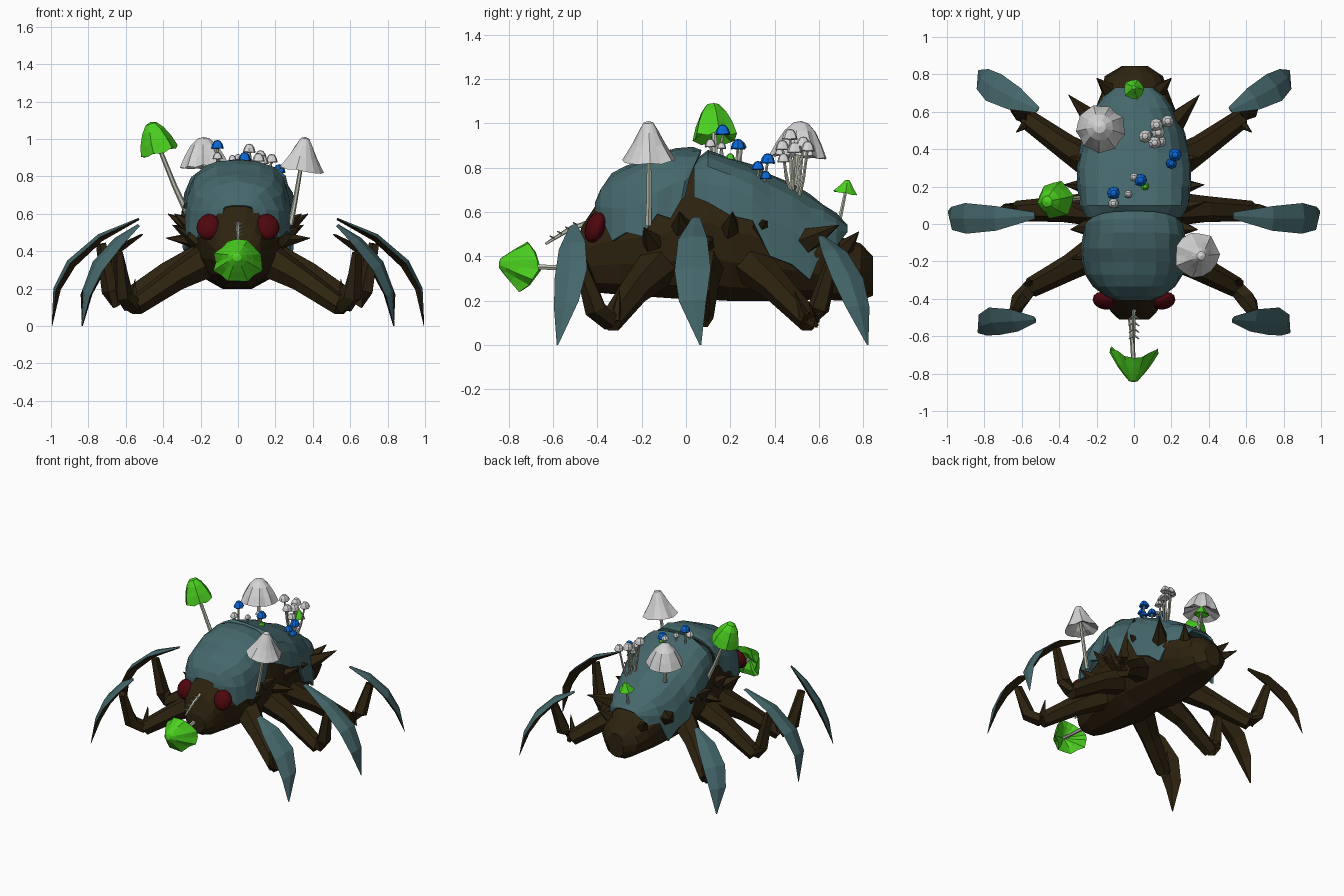
import bpy, bmesh, math, random
from mathutils import Vector

if "Cube" in bpy.data.objects:
    bpy.data.objects.remove(bpy.data.objects["Cube"])
random.seed(4)


def mat(name, r, g, b):
    m = bpy.data.materials.new(name)
    m.diffuse_color = (r, g, b, 1)
    m.use_nodes = True
    m.node_tree.nodes["Principled BSDF"].inputs["Base Color"].default_value = m.diffuse_color
    return m


TEAL = mat("teal_shell", .060, .138, .150)
BROWN = mat("dark_brown", .027, .0165, .005)
GREEN = mat("bright_green", .07, .63, .014)
WHITE = mat("pale_cap", .66, .66, .66)
STEM = mat("pale_stem", .50, .53, .43)
BLUE = mat("blue_cap", .003, .135, .66)
RED = mat("dark_red", .075, .002, .004)


def finish(name, bm, mats):
    bmesh.ops.remove_doubles(bm, verts=bm.verts, dist=1e-5)
    bmesh.ops.recalc_face_normals(bm, faces=bm.faces)
    me = bpy.data.meshes.new(name)
    bm.to_mesh(me)
    bm.free()
    for m in mats:
        me.materials.append(m)
    ob = bpy.data.objects.new(name, me)
    bpy.context.collection.objects.link(ob)
    return ob


def loft(name, rings, mats, closed=True, caps=True, rule=None):
    """Skin a list of equal-length point rings."""
    bm = bmesh.new()
    vs = [[bm.verts.new(p) for p in r] for r in rings]
    n = len(rings[0])
    for a, b in zip(vs, vs[1:]):
        for i in range(n if closed else n - 1):
            j = (i + 1) % n
            f = bm.faces.new((a[i], a[j], b[j], b[i]))
            if rule:
                f.material_index = rule(i)
    if caps:
        bm.faces.new(vs[0])
        bm.faces.new(vs[-1][::-1])
    return finish(name, bm, mats)


def tube(name, pts, radii, m, sides=6):
    pts = [Vector(p) for p in pts]
    rings = []
    for i, p in enumerate(pts):
        d = (pts[min(i + 1, len(pts) - 1)] - pts[max(i - 1, 0)]).normalized()
        u = d.cross(Vector((0, 0, 1)) if abs(d.z) < .9 else Vector((0, 1, 0))).normalized()
        w = d.cross(u)
        rings.append([p + radii[i] * (math.cos(a) * u + math.sin(a) * w)
                      for a in (2 * math.pi * k / sides for k in range(sides))])
    return loft(name, rings, [m])


def side(p, s):
    return (p[0] * s, p[1], p[2])


def spow(v, e):
    return math.copysign(abs(v) ** e, v)


# Body: y, half width, bottom, top
body = [(-.51, .085, .28, .42), (-.47, .125, .25, .54), (-.40, .165, .23, .645), (-.3, .20, .22, .68),
        (-.1, .245, .205, .74), (.03, .262, .195, .845), (.1, .268, .195, .84), (.2, .275, .19, .78),
        (.4, .26, .19, .70), (.6, .22, .2, .58), (.7, .18, .195, .49), (.79, .15, .195, .46),
        (.845, .065, .22, .40)]
rings = []
for y, w, b, t in body:
    mid = b + (t - b) * .55
    r = []
    for k in range(14):
        a = 2 * math.pi * k / 14
        c, s = math.cos(a), math.sin(a)
        z = mid + (s * (t - mid) if s > 0 else s * (mid - b))
        r.append((w * spow(c, .85) + random.uniform(-.008, .008), y, z))
    rings.append(r)
loft("body", rings, [BROWN])

# Shell plates: y, half width, lower edge, top
front = [(-.41, .08, .62, .645), (-.385, .155, .55, .71), (-.335, .22, .50, .77), (-.27, .262, .48, .81),
         (-.20, .28, .51, .835), (-.13, .285, .565, .865), (-.06, .275, .60, .888), (.0, .265, .64, .888),
         (.025, .255, .68, .88)]
rear = [(.035, .255, .69, .83), (.1, .29, .62, .885), (.2, .305, .60, .85), (.3, .305, .54, .81),
        (.38, .295, .43, .775), (.48, .275, .35, .725), (.56, .245, .31, .68), (.62, .21, .42, .635),
        (.68, .165, .46, .59), (.73, .10, .50, .54)]
for name, prof, bow in (("front_shell", front, .075), ("rear_shell", rear, 0)):
    rings = []
    for i, (y, w, b, t) in enumerate(prof):
        r = []
        late = max(0, i - 5) / 3          # rear edge bows backwards at the middle
        for k in range(11):
            a = math.pi * k / 10
            z = b + (t - b) * spow(math.sin(a), .74)
            x = w * spow(math.cos(a), .74)
            if k in (0, 10):
                z += (.02 if i % 2 else -.02) + random.uniform(-.01, .01)
            elif 0 < i < len(prof) - 1:
                x += random.uniform(-.007, .007)
                z += random.uniform(-.008, .006)
            r.append((x, y + bow * late * (math.sin(a) - .4), z))
        rings.append(r)
    ob = loft(name, rings, [TEAL], closed=False, caps=False)
    so = ob.modifiers.new("thickness", "SOLIDIFY")
    so.thickness = .018
    so.offset = -1

# Legs: brown limb path, blade path, blade width direction
legs = {
    "front": ([(.15, -.12, .36), (.34, -.23, .25), (.55, -.34, .105), (.61, -.41, .16), (.64, -.48, .39)],
              [(.53, -.51, .54), (.64, -.515, .45), (.75, -.52, .32), (.81, -.54, .18), (.835, -.58, 0)],
              (.36, 1, .33)),
    "middle": ([(.15, .08, .38), (.38, .08, .28), (.63, .07, .12), (.68, .06, .19), (.73, .04, .44)],
               [(.53, .045, .575), (.74, .03, .48), (.90, .03, .34), (.975, .03, .2), (.995, .065, 0)],
               (.03, 1, .06)),
    "rear": ([(.15, .28, .38), (.36, .41, .26), (.57, .56, .105), (.61, .60, .17), (.65, .66, .38)],
             [(.515, .61, .49), (.64, .67, .42), (.75, .73, .30), (.81, .775, .17), (.832, .82, 0)],
             (-.5, .85, 0)),
}
blade_w = [.018, .066, .082, .062, .004]
for n, (limb, blade, wd) in legs.items():
    for s, tag in ((1, "right"), (-1, "left")):
        tube(f"{n}_thigh_{tag}", [side(p, s) for p in limb[:3]], [.10, .07, .054], BROWN)
        tube(f"{n}_shin_{tag}", [side(p, s) for p in limb[2:]], [.045, .05, .03], BROWN, 5)
        # Curved blade: teal outside, brown inside
        pts = [Vector(side(p, s)) for p in blade]
        u = Vector(side(wd, s)).normalized()
        rings = []
        for i, p in enumerate(pts):
            d = pts[min(i + 1, 4)] - pts[max(i - 1, 0)]
            nn = d.cross(u).normalized()
            if nn.x * s < 0:
                nn = -nn
            w = blade_w[i]
            rings.append([p - u * w, p + nn * w * .2, p + u * w, p - nn * w * .45])
        loft(f"{n}_blade_{tag}", rings, [TEAL, BROWN], rule=lambda i: 0 if i < 2 else 1)

# Side thorns: base, tip, base radius
thorns = [((.22, .55, .47), (.35, .69, .54), .06), ((.25, .34, .53), (.34, .36, .56), .045),
          ((.25, .20, .52), (.375, .21, .60), .05), ((.24, .09, .46), (.385, .12, .47), .045),
          ((.24, -.02, .53), (.34, -.03, .60), .05), ((.22, -.15, .46), (.33, -.19, .53), .05),
          ((.14, .72, .44), (.20, .78, .51), .04),
          ((.57, .54, .11), (.63, .49, .24), .03), ((.56, -.32, .11), (.55, -.30, .25), .03)]
for i, (a, b, r) in enumerate(thorns):
    for s, tag in ((1, "right"), (-1, "left")):
        tube(f"thorn_{i}_{tag}", [side(a, s), side(b, s)], [r, .002], BROWN, 5)

# Eyes
for s, tag in ((1, "right"), (-1, "left")):
    bpy.ops.mesh.primitive_uv_sphere_add(segments=14, ring_count=9, location=(s * .158, -.41, .53),
                                         rotation=(-.35, 0, s * .25))
    eye = bpy.context.object
    eye.name = f"eye_{tag}"
    eye.scale = (.065, .042, .072)
    eye.data.materials.append(RED)
    bpy.ops.object.shade_smooth_by_angle()

# Cap profiles from the tip to the rim and back under: radius, height
BELL = [(.02, 1), (.3, .95), (.6, .72), (.84, .36), (1, 0), (.6, .16), (.05, .42)]
DOME = [(.02, 1), (.26, .95), (.55, .72), (.8, .36), (1, 0), (.6, .14), (.05, .40)]
FLARE = [(.02, 1), (.19, .96), (.38, .74), (.62, .42), (.84, .17), (1, 0), (.6, .12), (.05, .40)]
BALL = [(.02, 1), (.45, .9), (.8, .55), (1, .1), (.9, 0), (.05, .15)]


def mushroom(name, foot, rim, apex, radius, m, sides, thick, prof, saddle=0., bend=.1):
    """Bent stem from foot to rim centre, and a ruffled cap from rim to apex."""
    foot, rim, apex = Vector(foot), Vector(rim), Vector(apex)
    axis = apex - rim
    h = axis.length
    mid = foot.lerp(rim, .5) - axis.normalized() * h * bend
    tube(name + "_stem", [foot, mid, rim + axis * .4], [thick * 1.2, thick, thick * .8], STEM, 6)
    rot = axis.to_track_quat('Z', 'Y').to_matrix()
    wob = [random.uniform(-.05, .05) + (.04 if k % 2 else -.04) for k in range(sides)]
    rings = []
    for r, z in prof:
        ring = []
        for k in range(sides):
            a = 2 * math.pi * k / sides
            q = radius * r * (1 + wob[k] * r)
            lift = h * (wob[k] * r * .6 if z < .5 else 0) - saddle * r * r * math.cos(2 * a)
            ring.append(rim + rot @ Vector((q * math.cos(a) * (1 + saddle * 4), q * math.sin(a), h * z + lift)))
        rings.append(ring)
    loft(name + "_cap", rings, [m])


# Large mushrooms
mushroom("tall_green", (-.27, .14, .60), (-.418, .13, .93), (-.468, .12, 1.09), .098, GREEN, 12, .014, BELL)
mushroom("face_green", (-.025, -.44, .355), (0, -.70, .345), (-.005, -.845, .37), .115, GREEN, 16, .014,
         FLARE[:2] + [(.4, .76), (.66, .46), (.86, .19)] + FLARE[5:], .036)
mushroom("tail_green", (0, .69, .55), (0, .72, .685), (0, .73, .745), .055, GREEN, 10, .009, FLARE)
mushroom("side_white", (.28, -.17, .54), (.335, -.165, .83), (.36, -.17, 1.01), .118, WHITE, 14, .013, FLARE)
mushroom("back_white", (-.16, .48, .70), (-.18, .51, .85), (-.185, .52, 1.01), .128, WHITE, 18, .014, DOME)

# Small mushrooms: x, y, top z, radius, colour, foot x, foot y
small = [(.06, .47, .975, .036, WHITE, .10, .48), (.12, .53, .94, .036, WHITE, .12, .50),
         (.18, .55, .92, .034, WHITE, .14, .51), (.13, .49, .915, .036, WHITE, .12, .48),
         (.11, .435, .925, .034, WHITE, .11, .47), (.145, .44, .865, .03, WHITE, .13, .48),
         (-.11, .165, .995, .035, BLUE, -.10, .15), (.035, .235, .93, .035, BLUE, .03, .22),
         (.22, .37, .865, .035, BLUE, .19, .34), (.20, .325, .83, .03, BLUE, .18, .33),
         (.215, .36, .785, .027, BLUE, .19, .34), (-.11, .11, .93, .028, WHITE, -.11, .13),
         (0, .25, .92, .024, WHITE, .01, .24), (.06, .20, .865, .022, GREEN, .05, .20),
         (-.03, .16, .915, .022, WHITE, -.03, .17)]
for i, (x, y, z, r, m, fx, fy) in enumerate(small):
    fz = .88 - .36 * max(fy - .1, 0) - .06 - .25 * max(abs(fx) - .12, 0)
    mushroom(f"small_mushroom_{i}", (fx, fy, fz), (x, y, z - r * 1.35), (x, y, z), r, m, 8, .008, BALL, 0, .5)

# Twig on the face with short side shoots
tube("face_twig", [(0, -.42, .56), (0, -.53, .52), (0, -.635, .455)], [.012, .011, .006], STEM, 5)
for i in range(4):
    y, z = -.49 - .035 * i, .54 - .02 * i
    for s in (1, -1):
        tube(f"twig_shoot_{i}_{s}", [(0, y, z), (s * .028, y - .02, z + .012)], [.006, .003], STEM, 4)
